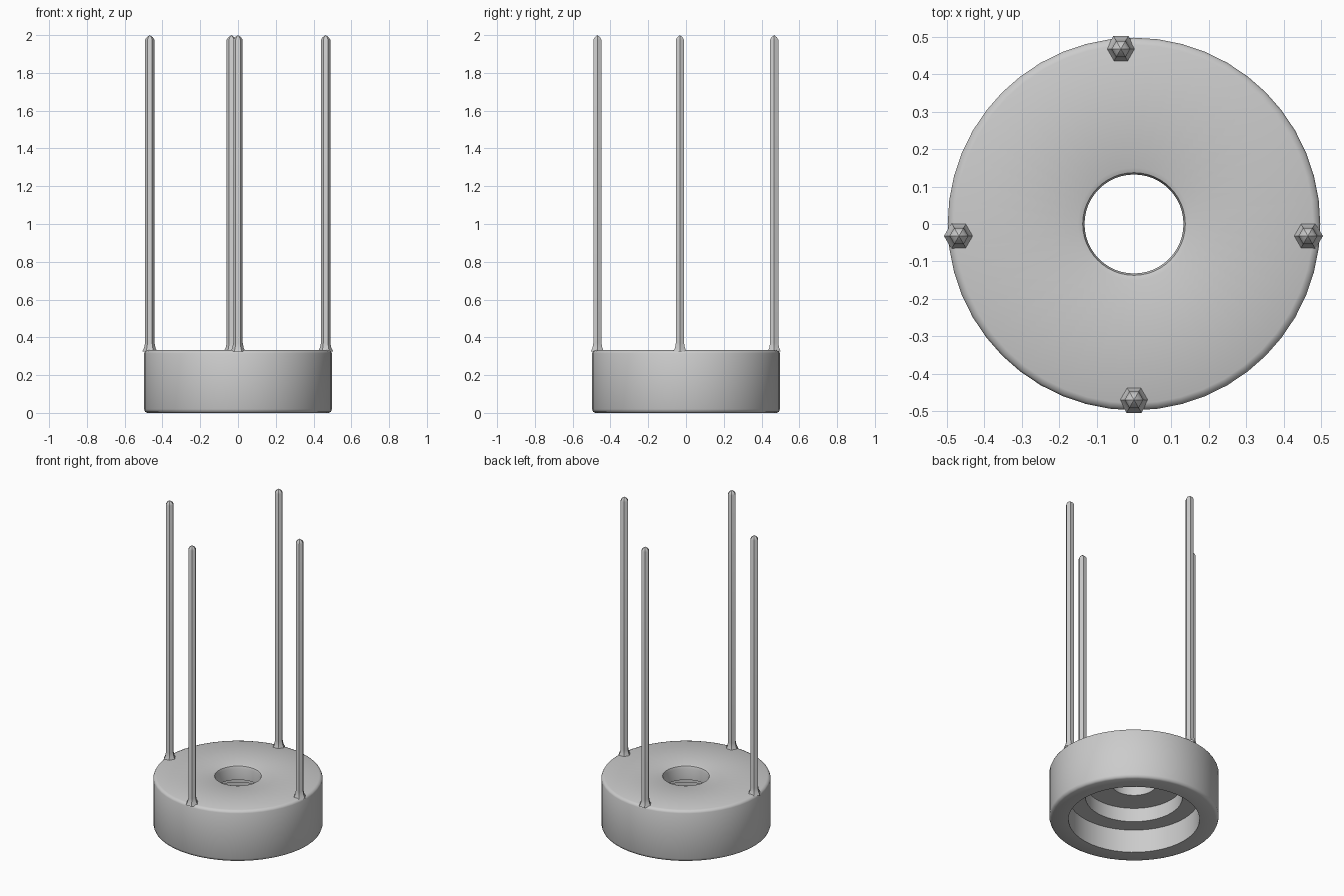
import bpy, bmesh, math

cube = bpy.data.objects.get("Cube")
if cube:
    bpy.data.objects.remove(cube)

grey = bpy.data.materials.new("plain grey")
grey.use_nodes = True
GREY = (0.6, 0.6, 0.6, 1)
grey.diffuse_color = GREY
grey.node_tree.nodes["Principled BSDF"].inputs["Base Color"].default_value = GREY


def lathe(name, profile, sides, location=(0, 0, 0), closed=False, angle=30):
    """Revolve a profile of (radius, height) points around z."""
    bm = bmesh.new()
    verts = [bm.verts.new((r, 0, z)) for r, z in profile]
    pairs = list(zip(verts, verts[1:]))
    if closed:
        pairs.append((verts[-1], verts[0]))
    edges = [bm.edges.new(p) for p in pairs]
    bmesh.ops.spin(bm, geom=verts + edges, cent=(0, 0, 0), axis=(0, 0, 1),
                   angle=math.tau, steps=sides, use_duplicate=False)
    bmesh.ops.remove_doubles(bm, verts=bm.verts, dist=0.0005)
    bmesh.ops.recalc_face_normals(bm, faces=bm.faces)
    mesh = bpy.data.meshes.new(name)
    bm.to_mesh(mesh)
    bm.free()
    mesh.materials.append(grey)
    obj = bpy.data.objects.new(name, mesh)
    obj.location = location
    bpy.context.collection.objects.link(obj)
    bpy.ops.object.select_all(action="DESELECT")
    obj.select_set(True)
    bpy.context.view_layer.objects.active = obj
    bpy.ops.object.shade_smooth_by_angle(angle=math.radians(angle))
    return obj


# Round base: rounded outer rim, top hole and stepped bore open at the bottom
base_profile = [
    (0.385, 0.0), (0.48, 0.0), (0.492, 0.006), (0.497, 0.02),
    (0.497, 0.315), (0.492, 0.326), (0.478, 0.332),
    (0.15, 0.332), (0.137, 0.327), (0.132, 0.312),
    (0.132, 0.24), (0.285, 0.24), (0.285, 0.15), (0.385, 0.15),
]
lathe("round_base", base_profile, 48, closed=True, angle=50)

# Four thin posts with a flared foot and a pointed tip
post_profile = [(0.04, 0.325), (0.03, 0.345), (0.025, 0.37),
                (0.025, 1.975), (0.017, 1.988), (0.0, 2.0)]
posts = {
    "front_post": (0.0, -0.469),
    "back_post": (-0.035, 0.467),
    "left_post": (0.464, -0.032),
    "right_post": (-0.467, -0.032),
}
for name, (x, y) in posts.items():
    lathe(name, post_profile, 6, (x, y, 0))
